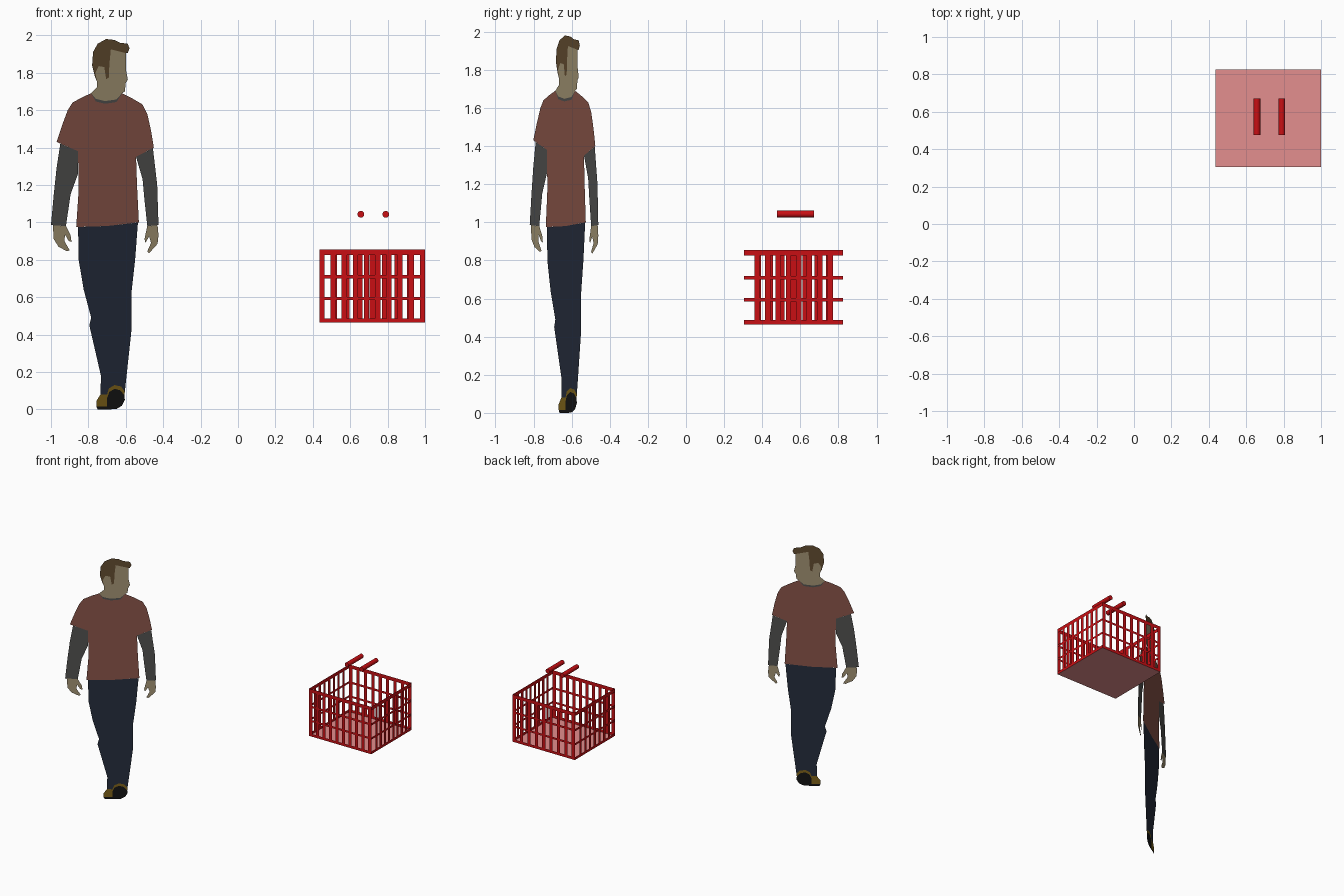
import bpy, bmesh
from mathutils import Vector


def material(name, r, g, b):
    def lin(c):
        c /= 255
        return c / 12.92 if c <= 0.04045 else ((c + 0.055) / 1.055) ** 2.4
    m = bpy.data.materials.new(name)
    m.diffuse_color = (lin(r), lin(g), lin(b), 1)
    return m


RED = material("red", 200, 15, 20)
PINK = material("pale_red", 228, 142, 142)
SHIRT = material("rust", 136, 84, 72)
SLEEVE = material("charcoal", 80, 80, 79)
SKIN = material("skin", 161, 146, 114)
HAIR = material("brown", 98, 75, 48)
DENIM = material("navy", 37, 45, 60)
BLACK = material("black", 20, 20, 20)
GOLD = material("gold", 125, 98, 25)


def mesh_object(name, polygons, mat):
    bm = bmesh.new()
    for poly in polygons:
        bm.faces.new([bm.verts.new(p) for p in poly])
    bmesh.ops.remove_doubles(bm, verts=bm.verts, dist=1e-5)
    me = bpy.data.meshes.new(name)
    bm.to_mesh(me)
    bm.free()
    me.materials.append(mat)
    ob = bpy.data.objects.new(name, me)
    bpy.context.collection.objects.link(ob)
    return ob


# ---- Flat standing figure: outlines in x, z on one slanted vertical plane ----
def cutout(name, outline, mat):
    area = sum(a[0] * b[1] - b[0] * a[1]
               for a, b in zip(outline, outline[1:] + outline[:1]))
    if area < 0:
        outline = outline[::-1]
    mesh_object(name, [[(x, -0.82 + (x + 1) * 0.626, z) for x, z in outline]], mat)


# Edges shared by neighbouring parts
neck = [(-0.785, 1.69), (-0.76, 1.66), (-0.71, 1.648), (-0.65, 1.657), (-0.62, 1.69)]
collar_low = [neck[0]] + [(x, z - 0.014) for x, z in neck[1:-1]] + [neck[-1]]
hairline = [(-0.755, 1.755), (-0.762, 1.80), (-0.745, 1.835), (-0.715, 1.83),
            (-0.705, 1.765), (-0.69, 1.775), (-0.688, 1.84), (-0.68, 1.925),
            (-0.60, 1.905)]
hem = [(-0.70, 0.08), (-0.69, 0.112), (-0.66, 0.13), (-0.625, 0.122), (-0.605, 0.095)]
trim_low = [(-0.70, 0.06), (-0.688, 0.093), (-0.66, 0.11), (-0.63, 0.102), (-0.607, 0.075)]

cutout("hair", hairline + [
    (-0.59, 1.905), (-0.58, 1.93), (-0.59, 1.955), (-0.63, 1.96), (-0.66, 1.975),
    (-0.705, 1.98), (-0.75, 1.955), (-0.775, 1.91), (-0.78, 1.84), (-0.765, 1.78)], HAIR)

cutout("head", neck + [
    (-0.605, 1.70), (-0.60, 1.745), (-0.589, 1.762), (-0.60, 1.82),
    ] + hairline[::-1] + [(-0.755, 1.72)], SKIN)

cutout("collar", neck + collar_low[-2:0:-1], SLEEVE)

cutout("shirt", collar_low + [
    (-0.57, 1.665), (-0.51, 1.63), (-0.485, 1.58), (-0.465, 1.49), (-0.45, 1.40),
    (-0.545, 1.35), (-0.54, 1.20), (-0.53, 1.0), (-0.70, 0.98), (-0.865, 0.975),
    (-0.852, 1.17), (-0.855, 1.38), (-0.97, 1.43), (-0.94, 1.52), (-0.91, 1.60),
    (-0.885, 1.64), (-0.83, 1.67)], SHIRT)

cutout("left_arm", [
    (-0.95, 1.421), (-0.855, 1.38), (-0.855, 1.26), (-0.895, 1.15), (-0.92, 0.98),
    (-1.0, 0.985), (-0.985, 1.15), (-0.97, 1.29)], SLEEVE)
cutout("right_arm", [
    (-0.545, 1.35), (-0.455, 1.397), (-0.432, 1.20), (-0.425, 0.985),
    (-0.485, 0.98), (-0.50, 1.12), (-0.51, 1.23)], SLEEVE)

cutout("left_hand", [
    (-0.99, 0.984), (-0.92, 0.98), (-0.895, 0.93), (-0.89, 0.895), (-0.905, 0.90),
    (-0.925, 0.935), (-0.928, 0.90), (-0.90, 0.85), (-0.915, 0.845),
    (-0.96, 0.87), (-0.985, 0.91)], SKIN)
cutout("right_hand", [
    (-0.485, 0.98), (-0.43, 0.984), (-0.425, 0.93), (-0.43, 0.885), (-0.475, 0.835),
    (-0.485, 0.845), (-0.465, 0.89), (-0.475, 0.925), (-0.495, 0.89),
    (-0.50, 0.91)], SKIN)

cutout("trousers", [
    (-0.535, 0.999), (-0.70, 0.98), (-0.855, 0.975), (-0.852, 0.80), (-0.825, 0.64),
    (-0.785, 0.49), (-0.795, 0.45), (-0.765, 0.32), (-0.733, 0.18), (-0.735, 0.08)]
    + hem + [(-0.585, 0.28), (-0.57, 0.42), (-0.57, 0.62), (-0.55, 0.80)], DENIM)

cutout("front_shoe_trim", hem + trim_low[::-1], GOLD)
cutout("front_shoe", trim_low + [
    (-0.605, 0.05), (-0.62, 0.02), (-0.65, 0.002), (-0.685, 0.0), (-0.70, 0.012)], BLACK)
cutout("rear_shoe", [
    (-0.735, 0.08), (-0.70, 0.08), (-0.70, 0.06), (-0.70, 0.015), (-0.757, 0.015),
    (-0.757, 0.045)], GOLD)
cutout("rear_shoe_sole", [
    (-0.757, 0.015), (-0.70, 0.015), (-0.70, 0.012), (-0.685, 0.0), (-0.75, 0.0)], BLACK)

# ---- Basket: four flat lattice walls ----
X0, X1, Y0, Y1 = 0.435, 1.0, 0.305, 0.825
RAILS = [(0.465, 0.487), (0.585, 0.602), (0.70, 0.718), (0.825, 0.855)]
BAR = 0.028


def lattice(name, start, end, spaces, posts):
    a, b = Vector((*start, 0)), Vector((*end, 0))
    length = (b - a).length
    d = (b - a) / length

    def quad(s0, s1, z0, z1):
        return [(*(a + d * s).xy, z) for s, z in ((s0, z0), (s1, z0), (s1, z1), (s0, z1))]

    polys = [quad(0, length, z0, z1) for z0, z1 in RAILS]
    for i in range(spaces + 1):
        if not posts and i in (0, spaces):
            continue
        s = (length - BAR) * i / spaces
        for lower, upper in zip(RAILS, RAILS[1:]):
            polys.append(quad(s, s + BAR, lower[1], upper[0]))
    mesh_object(name, polys, RED)


lattice("basket_front", (X0, Y0), (X1, Y0), 9, True)
lattice("basket_back", (X1, Y1), (X0, Y1), 8, True)
lattice("basket_right", (X1, Y0), (X1, Y1), 9, False)
lattice("basket_left", (X0, Y1), (X0, Y0), 8, False)

# Basket floor
mesh_object("basket_floor", [[(X0, Y0, 0.465), (X1, Y0, 0.465),
                              (X1, Y1, 0.465), (X0, Y1, 0.465)]], PINK)

# Two round grips floating above the basket
for side, x in (("left", 0.657), ("right", 0.79)):
    bpy.ops.mesh.primitive_cylinder_add(vertices=24, radius=0.018, depth=0.195,
                                        location=(x, 0.574, 1.043),
                                        rotation=(1.570796, 0, 0))
    grip = bpy.context.object
    grip.name = side + "_handle_grip"
    grip.data.materials.append(RED)
    bpy.ops.object.shade_smooth_by_angle()
